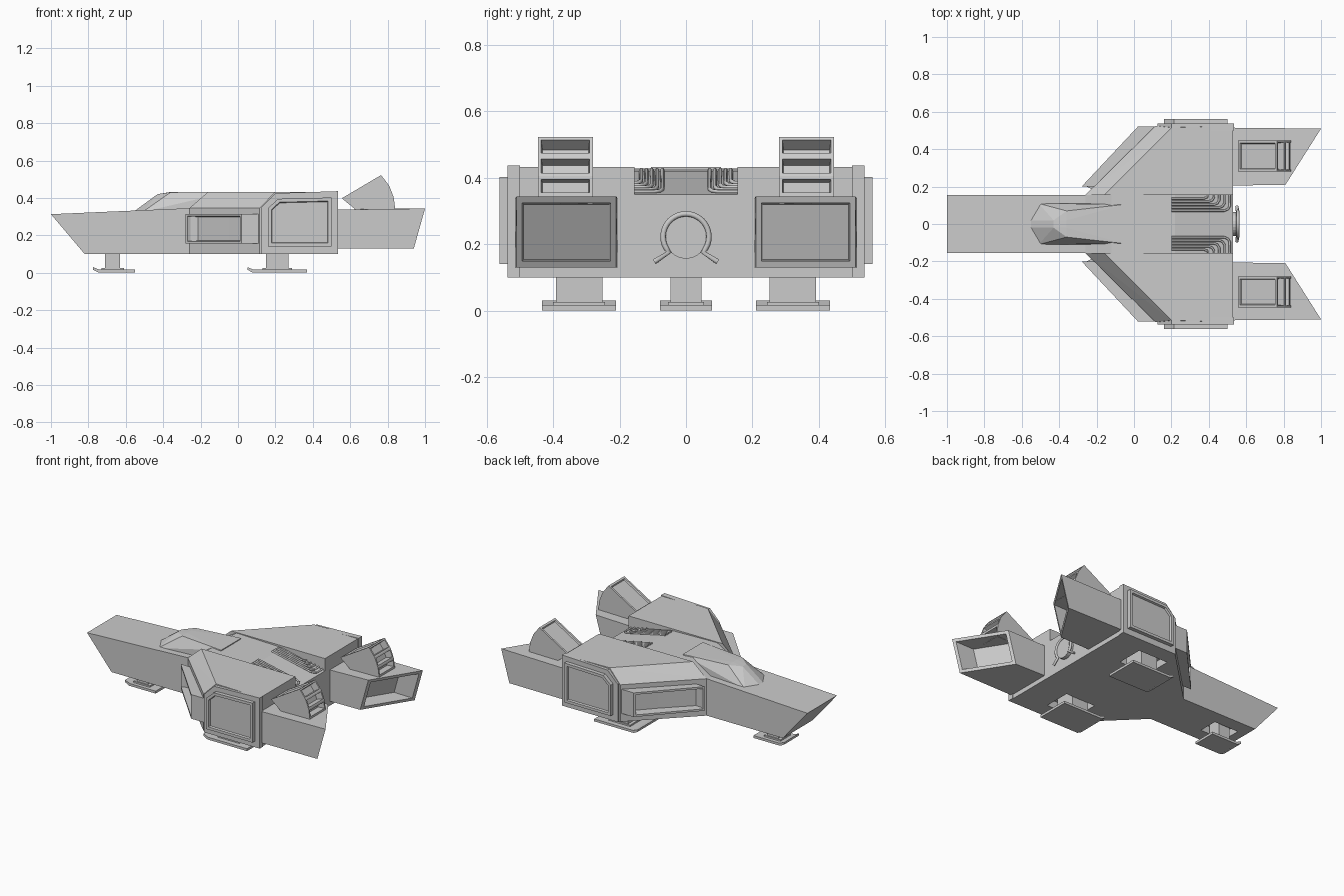
import bpy, bmesh, math
from mathutils import Vector

if "Cube" in bpy.data.objects:
    bpy.data.objects.remove(bpy.data.objects["Cube"])


def finish(bm, name, mirror=False):
    bmesh.ops.recalc_face_normals(bm, faces=bm.faces[:])
    me = bpy.data.meshes.new(name)
    bm.to_mesh(me)
    bm.free()
    ob = bpy.data.objects.new(name, me)
    bpy.context.collection.objects.link(ob)
    if mirror:
        m = ob.modifiers.new("mirror", 'MIRROR')
        m.use_axis = (False, True, False)
    return ob


def prism(pts, y0, y1):
    """Extrude an x-z profile along y."""
    bm = bmesh.new()
    f = bm.faces.new([bm.verts.new((x, y0, z)) for x, z in pts])
    ext = bmesh.ops.extrude_face_region(bm, geom=[f])
    for v in ext['geom']:
        if isinstance(v, bmesh.types.BMVert):
            v.co.y = y1
    bmesh.ops.recalc_face_normals(bm, faces=bm.faces[:])
    return bm


def hull(pts):
    bm = bmesh.new()
    for p in pts:
        bm.verts.new(p)
    bmesh.ops.convex_hull(bm, input=bm.verts[:])
    bmesh.ops.dissolve_limit(bm, angle_limit=0.01, verts=bm.verts[:], edges=bm.edges[:])
    bmesh.ops.recalc_face_normals(bm, faces=bm.faces[:])
    return bm


def plan(pts, z0, z1):
    """Extrude a convex x-y outline between two heights."""
    return hull([(x, y, z) for x, y in pts for z in (z0, z1)])


def box(x0, x1, y0, y1, z0, z1):
    return plan([(x0, y0), (x1, y0), (x1, y1), (x0, y1)], z0, z1)


def face_towards(bm, d):
    d = Vector(d).normalized()
    bm.normal_update()
    return max(bm.faces, key=lambda f: f.normal.dot(d))


def recess(bm, f, width, move):
    """Inset a face, then push it in (or out) with a step."""
    bmesh.ops.inset_region(bm, faces=[f], thickness=width, use_even_offset=True)
    bmesh.ops.inset_region(bm, faces=[f], thickness=0.004, use_even_offset=True)
    bmesh.ops.translate(bm, verts=f.verts[:], vec=Vector(move))


def cut(ob, bm):
    c = finish(bm, "cutter")
    c.hide_render = True
    m = ob.modifiers.new("well", 'BOOLEAN')
    m.object, m.operation, m.solver = c, 'DIFFERENCE', 'EXACT'
    bpy.context.view_layer.objects.active = ob
    bpy.ops.object.modifier_move_to_index(modifier=m.name, index=0)
    bpy.ops.object.modifier_apply(modifier=m.name)
    bpy.data.objects.remove(c)


def tube(name, paths, r, mirror=False):
    cu = bpy.data.curves.new(name, 'CURVE')
    cu.dimensions = '3D'
    cu.bevel_depth, cu.bevel_resolution, cu.use_fill_caps = r, 1, True
    for path in paths:
        s = cu.splines.new('POLY')
        s.points.add(len(path) - 1)
        for p, co in zip(s.points, path):
            p.co = (*co, 1)
    ob = bpy.data.objects.new(name, cu)
    bpy.context.collection.objects.link(ob)
    if mirror:
        m = ob.modifiers.new("mirror", 'MIRROR')
        m.use_axis = (False, True, False)
    return ob


# Central hull with long nose and sloping rear deck
body = finish(prism([(-1, .313), (-.82, .1), (.53, .1), (.53, .35), (.22, .42),
                     (-.12, .428), (-.26, .345)], -.155, .155), "central_hull")
cut(body, box(-.76, -.58, -.065, .065, .05, .15))

# Canopy
finish(hull([p for s in (-1, 1) for p in (
    (-.56, .02 * s, .325), (-.51, .11 * s, .325), (-.05, .11 * s, .33),
    (-.43, .02 * s, .42), (-.36, .07 * s, .43), (-.36, .02 * s, .432),
    (-.05, .105 * s, .432))]), "canopy")

# Side hulls with bevelled leading edge
low = [(-.26, .155), (.115, .525), (.53, .525), (.53, .155)]
top = [(-.16, .155), (.2, .515), (.53, .525), (.53, .155)]
wing = finish(hull([(x, y, z) for x, y in low for z in (.1, .345)] +
                   [(x, y, .432) for x, y in top]), "side_hull", True)
cut(wing, box(.1, .32, .25, .43, .05, .15))

# Outer armour slab and raised side panel
finish(prism([(.125, .1), (.535, .1), (.535, .436), (.2, .425), (.125, .35)], .50, .537),
       "side_slab", True)
bm = prism([(.16, .14), (.5, .14), (.5, .402), (.215, .395), (.16, .345)], .53, .562)
recess(bm, face_towards(bm, (0, 1, 0)), .018, (0, -.012, 0))
finish(bm, "side_panel", True)

# Angled intakes
bm = plan([(-.28, .2), (.02, .52), (.13, .52), (-.17, .2)], .155, .315)
recess(bm, face_towards(bm, (-1, 1, 0)), .013, (.05, -.03, 0))
finish(bm, "intake", True)

# Engine pods with raked, hollow outlets
bm = hull([(.5, .205, .13), (.5, .515, .13), (.5, .205, .337), (.5, .515, .337),
           (1, .51, .343), (.94, .51, .13), (.81, .21, .343), (.75, .21, .13)])
f = face_towards(bm, (1, -.6, -.2))
recess(bm, f, .02, (-.13, 0, 0))
finish(bm, "engine_pod", True)

# Tilted thrusters with three slots on the curved rear
bm = prism([(.555, .398), (.65, .32), (.84, .32), (.84, .345), (.832, .405),
            (.808, .466), (.765, .522)], .28, .446)
for d in ((.06, 0, .008), (.061, 0, .024), (.056, 0, .043)):
    d = Vector((d[0], 0, d[2]))
    bm.normal_update()
    f = max((g for g in bm.faces if g.calc_center_median().z > .345),
            key=lambda g: g.normal.dot(d.normalized()))
    recess(bm, f, .01, -d.normalized() * .045)
recess(bm, face_towards(bm, (-.5, 0, .85)), .013, (.004, 0, -.008))
finish(bm, "thruster", True)

# Nested bent pipes on the rear deck
deck = lambda x: .424 - max(0, x - .22) * .07 / .31
paths = []
for i in range(5):
    y, xe = .135 - i * .016, .40 + i * .028
    pts = [(.2, y), (xe - .03, y), (xe - .01, y + .008), (xe, y + .025), (xe, .158)]
    paths.append([(x, yy, deck(x)) for x, yy in pts])
tube("deck_pipes", paths, .006, True)

# Round rear hatch and the rail that wraps it
bm = bmesh.new()
bmesh.ops.create_cone(bm, cap_ends=True, segments=24, radius1=.064, radius2=.064, depth=.04)
for v in bm.verts:
    v.co = (v.co.z + .535, v.co.x, v.co.y + .22)
finish(bm, "rear_hatch")
rail = [(.55, .095, .147)]
for i in range(25):
    a = math.radians(-42 + 264 * i / 24)
    rail.append((.555, .069 * math.cos(a), .222 + .069 * math.sin(a)))
rail.append((.55, -.095, .147))
tube("hatch_rail", [rail], .009)


# Landing gear
def leg(name, x0, x1, sx0, sx1, yc, half, shalf, mirror):
    finish(prism([(x0, .016), (x0 + .03, 0), (x1, 0), (x1, .016), (x0 + .035, .016),
                  (x0, .03)], yc - half, yc + half), name + "_foot", mirror)
    finish(box(sx0 - .02, sx1 + .02, yc - shalf - .008, yc + shalf + .008, .014, .026),
           name + "_ankle", mirror)
    finish(box(sx0, sx1, yc - shalf, yc + shalf, .01, .15), name + "_strut", mirror)


leg("front_leg", -.775, -.55, -.71, -.63, 0, .078, .046, False)
leg("rear_leg", .05, .37, .15, .27, .322, .112, .07, True)
